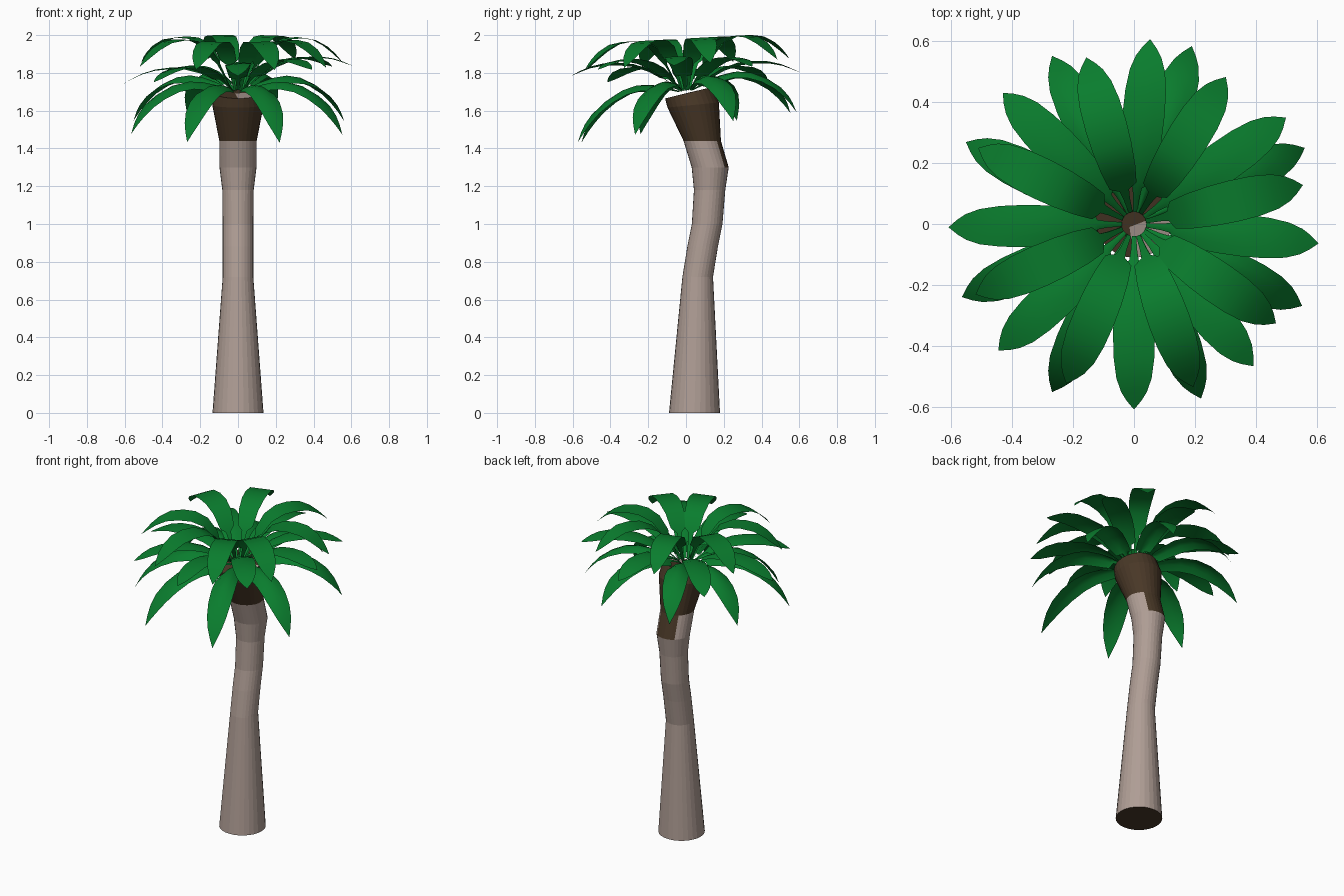
import bpy
import bmesh
import math
from mathutils import Vector

cube = bpy.data.objects.get("Cube")
if cube:
    bpy.data.objects.remove(cube)


def make_material(name, rgb):
    mat = bpy.data.materials.new(name)
    mat.use_nodes = True
    color = (*rgb, 1)
    mat.diffuse_color = color
    mat.node_tree.nodes["Principled BSDF"].inputs["Base Color"].default_value = color
    return mat


bark = make_material("pale_bark", (0.43, 0.34, 0.30))
brown = make_material("dark_brown", (0.066, 0.039, 0.02))
green = make_material("leaf_green", (0.003, 0.205, 0.027))


def finish(name, bm, materials):
    mesh = bpy.data.meshes.new(name)
    bm.to_mesh(mesh)
    bm.free()
    for mat in materials:
        mesh.materials.append(mat)
    obj = bpy.data.objects.new(name, mesh)
    bpy.context.collection.objects.link(obj)
    return obj


# Trunk: rings of (y centre, z, radius, slope) lofted along a leaning path
RINGS = [(0.045, 0, 0.135, 0), (0.062, 0.72, 0.081, 0), (0.088, 0.88, 0.081, 0),
         (0.112, 1.0, 0.081, 0), (0.125, 1.18, 0.083, 0), (0.128, 1.3, 0.098, 0),
         (0.086, 1.44, 0.099, 0), (0.038, 1.63, 0.136, 0.1), (0.015, 1.695, 0.126, 0.24)]
SIDES = 28


def build_trunk():
    bm = bmesh.new()
    loops = []
    for cy, z, r, slope in RINGS:
        loop = []
        for i in range(SIDES):
            a = math.tau * i / SIDES
            dy = r * math.sin(a)
            loop.append(bm.verts.new((r * math.cos(a), cy + dy, z + slope * dy)))
        loops.append(loop)
    for low, high in zip(loops, loops[1:]):
        for i in range(SIDES):
            j = (i + 1) % SIDES
            bm.faces.new((low[i], low[j], high[j], high[i]))
    bm.faces.new(loops[0][::-1])
    # Top cap as a fan, so that one sector can stay pale
    apex = bm.verts.new((-0.015, -0.01, 1.69))
    for i in range(SIDES):
        bm.faces.new((loops[-1][i], loops[-1][(i + 1) % SIDES], apex))
    bm.normal_update()

    # Brown crown, a brown patch on the back below it, and a brown base
    for face in bm.faces:
        c = face.calc_center_median()
        azimuth = math.degrees(math.atan2(face.normal.y, face.normal.x))
        if face.normal.z > 0.9:
            sector = math.degrees(math.atan2(c.y - apex.co.y, c.x - apex.co.x))
            face.material_index = 0 if -88 < sector < 16 else 1
        elif face.normal.z < -0.9 or c.z > 1.44:
            face.material_index = 1
        elif c.z > 1.3 and 46 < azimuth < 135:
            face.material_index = 1
    finish("trunk", bm, (bark, brown))


# Leaf half-width by fraction of the leaf's reach: thin stalk, blade, cusped tip
WIDTHS = [(0, 0.007), (0.09, 0.011), (0.14, 0.016), (0.17, 0.046), (0.28, 0.058),
          (0.42, 0.066), (0.56, 0.069), (0.7, 0.067), (0.82, 0.058), (0.9, 0.042),
          (0.95, 0.024), (0.975, 0.012), (1, 0)]


def interpolate(points, t):
    """Smooth curve through the points, read at t."""
    k = max(i for i in range(len(points) - 1) if points[i][0] <= t)
    (x0, y0), (x1, y1) = points[k], points[k + 1]

    def slope(i):
        a, b = points[max(i - 1, 0)], points[min(i + 1, len(points) - 1)]
        return (b[1] - a[1]) / (b[0] - a[0])
    h = x1 - x0
    u = (t - x0) / h
    return (y0 * (1 + 2 * u) * (1 - u) ** 2 + slope(k) * h * u * (1 - u) ** 2
            + y1 * u * u * (3 - 2 * u) - slope(k + 1) * h * u * u * (1 - u))


def build_leaf(name, degrees, reach, heights, tilt, arch):
    """A blade along its height profile, its edges hanging by arch near the stalk."""
    bm = bmesh.new()
    a = math.radians(degrees)
    out = Vector((math.cos(a), math.sin(a), 0))
    side = Vector((-out.y, out.x, 0))
    start = 0.04
    previous = None
    for t, width in WIDTHS:
        centre = out * (start + (reach - start) * t)
        middle_z = interpolate(heights, t)
        row = []
        for s in ((-1, -0.5, 0, 0.5, 1) if width else (0,)):
            p = centre + side * width * s
            p.z = middle_z + tilt[0] * p.x + tilt[1] * p.y
            p.z -= arch * s * s * (1 - t) * width / 0.06
            row.append(bm.verts.new(p))
        if previous:
            for i in range(len(previous) - 1):
                ends = row[i:i + 2] if len(row) > 1 else row
                bm.faces.new([previous[i], *ends, previous[i + 1]])
        previous = row
    bm.normal_update()
    for face in bm.faces:
        face.smooth = True
        if face.normal.z < 0:
            face.normal_flip()
    finish(name, bm, (green,))


# Leaf tiers: angles, reach, (fraction, height) profile, tilt in x and y, arch
TIERS = {
    "lower_leaf": ((-69, -116, -157, -26, 24, 72, 116, 154), 0.615,
                   [(0, 1.71), (0.2, 1.75), (0.4, 1.77), (0.6, 1.745),
                    (0.8, 1.67), (0.92, 1.59), (1, 1.51)], (0, 0.14), 0.05),
    "middle_leaf": ((-6, 35, 85, 135, 181, 223, 270, -50), 0.61,
                    [(0, 1.71), (0.15, 1.78), (0.35, 1.84), (0.6, 1.857),
                     (0.8, 1.84), (1, 1.79)], (0.08, 0.01), 0.015),
    "upper_leaf": ((13, 58, 106, 154, 204, 247, 290, -35), 0.57,
                   [(0, 1.71), (0.15, 1.855), (0.3, 1.953), (0.45, 1.98),
                    (0.6, 1.98), (0.75, 1.96), (0.9, 1.9), (1, 1.845)], (0, 0.055), 0),
}

build_trunk()
for tier, (angles, reach, heights, tilt, arch) in TIERS.items():
    for number, degrees in enumerate(angles, 1):
        build_leaf(f"{tier}_{number}", degrees, reach, heights, tilt, arch)
